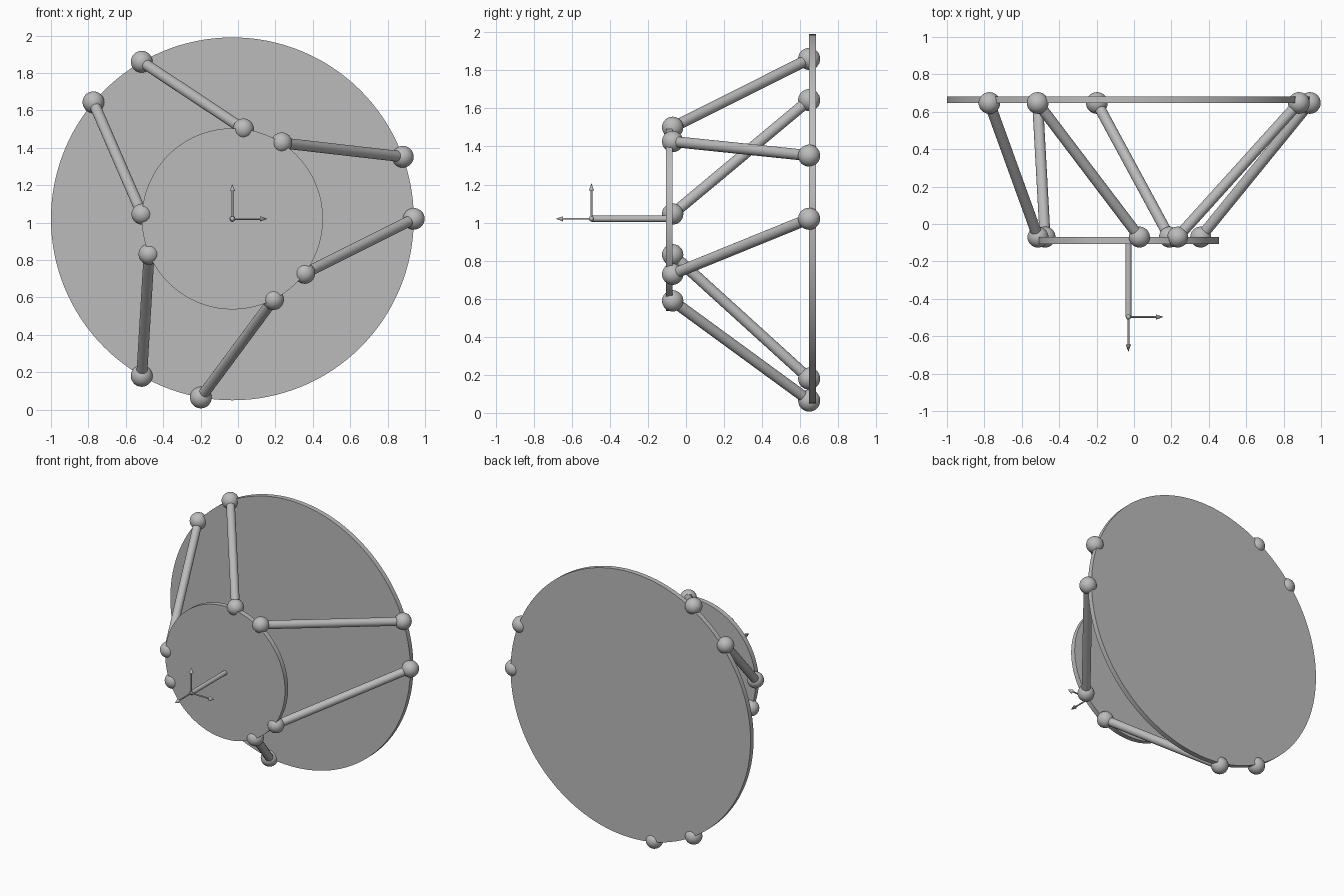
import bpy
import math
from mathutils import Vector

cube = bpy.data.objects.get("Cube")
if cube:
    bpy.data.objects.remove(cube, do_unlink=True)

grey = bpy.data.materials.new("mid grey")
grey.use_nodes = True
colour = (0.5, 0.5, 0.5, 1)
grey.diffuse_color = colour
grey.node_tree.nodes["Principled BSDF"].inputs["Base Color"].default_value = colour

CX, CZ = -0.03, 1.02          # shared axis of both plates
BASE_Y, TOP_Y = 0.647, -0.07  # planes holding the ball joints
BASE_R, TOP_R = 0.97, 0.484
THICK = 0.036
TIP = Vector((CX, -0.497, CZ))


def finish(name):
    obj = bpy.context.object
    obj.name = name
    obj.data.materials.append(grey)
    bpy.ops.object.shade_smooth_by_angle(angle=math.radians(40))
    return obj


def rod(name, a, b, r1, r2=None, sides=32):
    """Cylinder or cone running from a to b."""
    d = b - a
    bpy.ops.mesh.primitive_cone_add(
        vertices=sides, radius1=r1, radius2=r1 if r2 is None else r2,
        depth=d.length, location=(a + b) / 2,
        rotation=d.to_track_quat('Z', 'Y').to_euler())
    return finish(name)


def ball(name, p, r):
    bpy.ops.mesh.primitive_uv_sphere_add(segments=32, ring_count=16, radius=r, location=p)
    return finish(name)


def on_circle(radius, y, degrees):
    t = math.radians(degrees)
    return Vector((CX + radius * math.cos(t), y, CZ + radius * math.sin(t)))


# Round plates
rod("base_plate", Vector((CX, BASE_Y, CZ)), Vector((CX, BASE_Y + THICK, CZ)), BASE_R, sides=128)
rod("moving_plate", Vector((CX, TOP_Y, CZ)), Vector((CX, TOP_Y - THICK, CZ)), TOP_R, sides=128)

# Six legs in three pairs, each with a ball joint at both ends
for pair in range(3):
    for side, (base_angle, top_angle) in enumerate([(0, -37), (20, 57)]):
        turn = 120 * pair
        a = on_circle(BASE_R, BASE_Y, base_angle + turn)
        b = on_circle(TOP_R, TOP_Y, top_angle + turn)
        n = 2 * pair + side + 1
        rod(f"leg_{n}", a, b, 0.029)
        ball(f"base_joint_{n}", a, 0.058)
        ball(f"moving_joint_{n}", b, 0.056)

# Tool rod with a small set of axis arrows at its tip
rod("tool_rod", Vector((CX, TOP_Y - THICK / 2, CZ)), TIP, 0.016)
ball("axis_origin", TIP, 0.011)
for name, d in [("x", (1, 0, 0)), ("y", (0, -1, 0)), ("z", (0, 0, 1))]:
    d = Vector(d)
    rod(f"axis_shaft_{name}", TIP, TIP + d * 0.15, 0.005, sides=16)
    rod(f"axis_head_{name}", TIP + d * 0.148, TIP + d * 0.187, 0.014, 0, sides=16)
